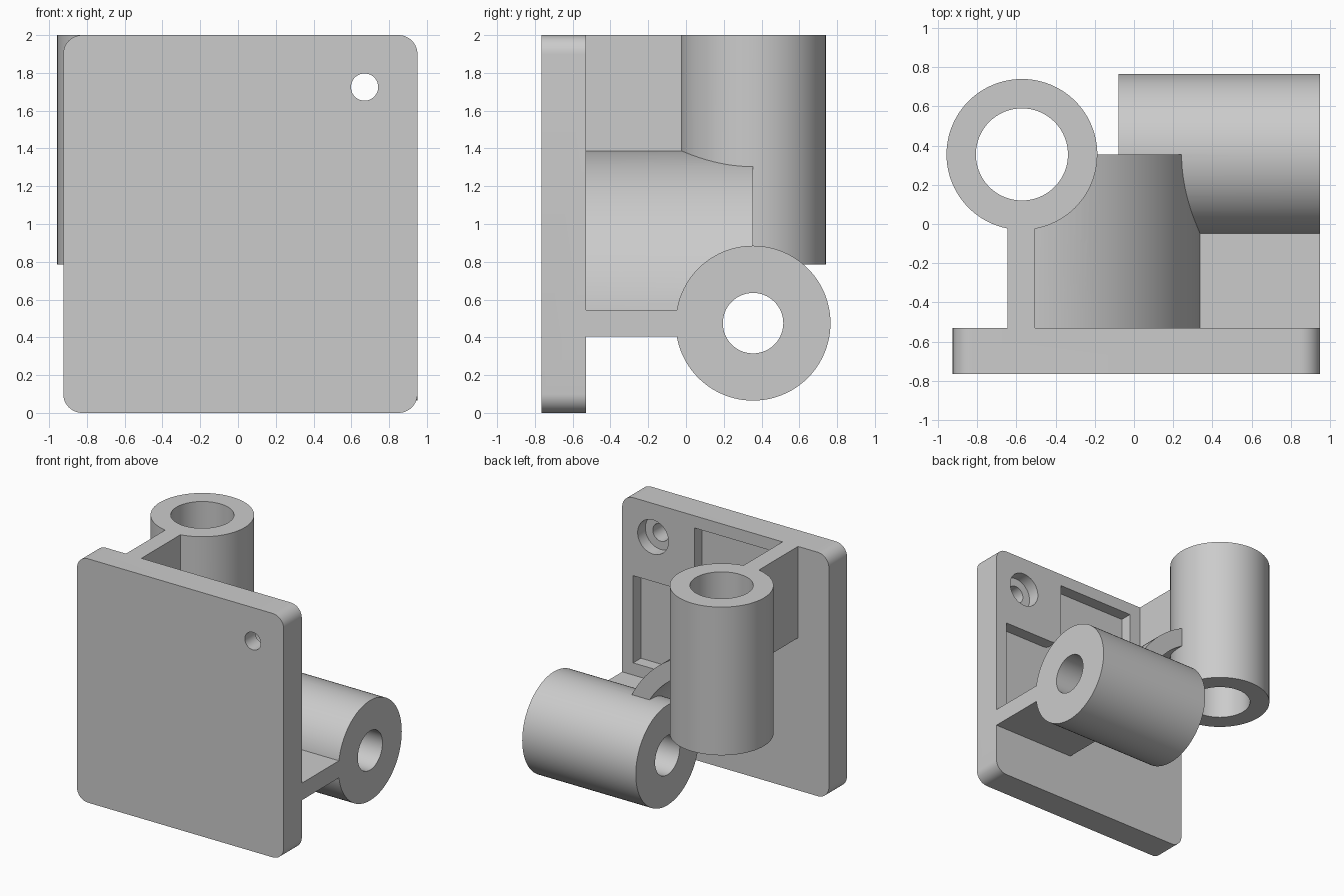
import bpy
import bmesh
from math import sin, cos, radians, sqrt
from mathutils import Matrix, Vector

cube = bpy.data.objects.get("Cube")
if cube:
    bpy.data.objects.remove(cube, do_unlink=True)

grey = bpy.data.materials.new("light_grey")
grey.use_nodes = True
colour = (0.6, 0.6, 0.6, 1)
grey.diffuse_color = colour
grey.node_tree.nodes["Principled BSDF"].inputs["Base Color"].default_value = colour

# Shared dimensions
TUBE_Y = 0.355
AXIS_X, AXIS_Z = -0.575, 0.475      # tube axes, also the centre of the curved rib
LEFT, RIGHT = -0.925, 0.95
FRONT, BACK = -0.765, -0.53
HALF = 0.07                          # half the rib thickness
R_OUT, R_IN = 0.915, 0.775


def finish(bm, name):
    bmesh.ops.recalc_face_normals(bm, faces=bm.faces)
    mesh = bpy.data.meshes.new(name)
    bm.to_mesh(mesh)
    bm.free()
    mesh.materials.append(grey)
    ob = bpy.data.objects.new(name, mesh)
    bpy.context.collection.objects.link(ob)
    return ob


def arc(cx, cz, r, a, b, n=12):
    steps = [radians(a + (b - a) * i / n) for i in range(n + 1)]
    return [(cx + r * cos(t), cz + r * sin(t)) for t in steps]


def extrude(name, profile, y0, y1):
    """Solid from an x-z profile, extruded along y."""
    bm = bmesh.new()
    face = bm.faces.new([bm.verts.new((x, y0, z)) for x, z in profile])
    ext = bmesh.ops.extrude_face_region(bm, geom=[face])
    moved = [v for v in ext["geom"] if isinstance(v, bmesh.types.BMVert)]
    bmesh.ops.translate(bm, verts=moved, vec=(0, y1 - y0, 0))
    return finish(bm, name)


def box(name, x0, x1, z0, z1, y0, y1):
    return extrude(name, [(x0, z0), (x1, z0), (x1, z1), (x0, z1)], y0, y1)


def cylinder(name, start, end, r, n=96):
    start, end = Vector(start), Vector(end)
    axis = end - start
    bm = bmesh.new()
    turn = axis.to_track_quat("Z", "Y").to_matrix().to_4x4()
    bmesh.ops.create_cone(bm, cap_ends=True, segments=n, radius1=r, radius2=r,
                          depth=axis.length,
                          matrix=Matrix.Translation((start + end) / 2) @ turn)
    return finish(bm, name)


def combine(target, other, operation):
    mod = target.modifiers.new(other.name, "BOOLEAN")
    mod.operation = operation
    mod.solver = "EXACT"
    mod.object = other
    bpy.context.view_layer.objects.active = target
    bpy.ops.object.modifier_apply(modifier=mod.name)
    bpy.data.objects.remove(other, do_unlink=True)


# Mounting plate with rounded corners
r = 0.1
outline = (arc(RIGHT - r, 2 - r, r, 0, 90) + arc(LEFT + r, 2 - r, r, 90, 180)
           + arc(LEFT + r, r, r, 180, 270) + arc(RIGHT - r, r, r, 270, 360))
bracket = extrude("mounting_bracket", outline, FRONT, BACK)

# Recess in the back, stepping round the screw boss and following the curved rib
edge = 0.1
r_pocket = R_OUT + edge
x_in, z_in = AXIS_X + HALF + edge, AXIS_Z + HALF + edge
reach = sqrt(r_pocket ** 2 - (HALF + edge) ** 2)
rib_side = [p for p in arc(AXIS_X, AXIS_Z, r_pocket, 90, 0, 60)
            if p[0] > x_in + 0.01 and p[1] > z_in + 0.01]
pocket = ([(RIGHT - edge, z_in), (RIGHT - edge, 1.36)]
          + arc(0.395, 1.46, 0.1, 270, 180)
          + [(0.295, 2 - edge), (x_in, 2 - edge), (x_in, AXIS_Z + reach)]
          + rib_side + [(AXIS_X + reach, z_in)])
combine(bracket, extrude("pocket_cutter", pocket, BACK - 0.1, BACK + 0.1), "DIFFERENCE")

# Screw hole and counterbore
for name, radius, y0 in (("screw_hole", 0.072, FRONT - 0.1), ("counterbore", 0.14, BACK - 0.1)):
    combine(bracket, cylinder(name, (0.67, y0, 1.725), (0.67, BACK + 0.1, 1.725), radius, 48),
            "DIFFERENCE")

# Straight ribs, curved rib and the two tubes
curved = arc(AXIS_X, AXIS_Z, R_OUT, 90, 0, 40) + arc(AXIS_X, AXIS_Z, R_IN, 0, 90, 40)
root = BACK - 0.05
parts = [
    box("upright_rib", AXIS_X - HALF, AXIS_X + HALF, AXIS_Z + R_IN, 2, root, TUBE_Y),
    box("level_rib", AXIS_X + R_IN, RIGHT, AXIS_Z - HALF, AXIS_Z + HALF, root, TUBE_Y),
    extrude("curved_rib", curved, root, TUBE_Y),
    cylinder("upright_tube", (AXIS_X + 0.003, TUBE_Y, 0.785), (AXIS_X + 0.003, TUBE_Y, 2), 0.385),
    cylinder("level_tube", (-0.08, TUBE_Y, AXIS_Z), (RIGHT, TUBE_Y, AXIS_Z), 0.41),
]
for part in parts:
    combine(bracket, part, "UNION")

# Bores
for part in (
    cylinder("upright_bore", (AXIS_X + 0.003, TUBE_Y, 0.7), (AXIS_X + 0.003, TUBE_Y, 2.1), 0.235),
    cylinder("level_bore", (-0.12, TUBE_Y, AXIS_Z), (RIGHT + 0.1, TUBE_Y, AXIS_Z), 0.16),
):
    combine(bracket, part, "DIFFERENCE")

bpy.ops.object.select_all(action="DESELECT")
bracket.select_set(True)
bpy.context.view_layer.objects.active = bracket
bpy.ops.object.shade_smooth_by_angle(angle=radians(25))
